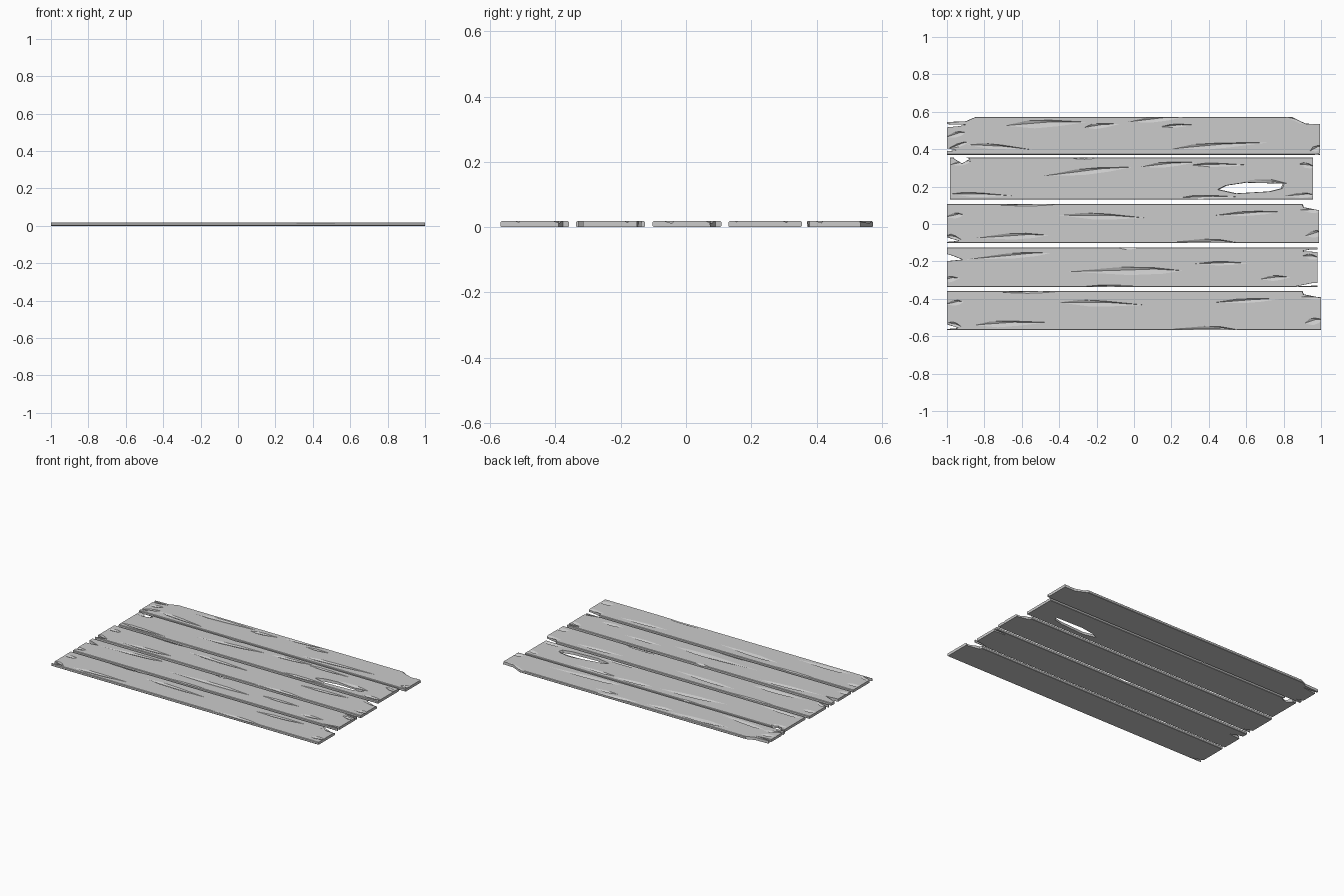
import bpy, bmesh, math, random
from mathutils import Vector

random.seed(4)
T = 0.018  # plank thickness


def add_hull(bm, pts):
    verts = [bm.verts.new(p) for p in pts]
    r = bmesh.ops.convex_hull(bm, input=verts)
    bad = {g for g in r["geom_interior"] + r["geom_unused"] if isinstance(g, bmesh.types.BMVert)}
    bmesh.ops.delete(bm, geom=list(bad), context='VERTS')


def gouge(bm, x0, y0, x1, y1, w, depth=0.008):
    """Long faceted pit: leaf outline above the face, off-centre keel below it."""
    a, b = Vector((x0, y0, 0)), Vector((x1, y1, 0))
    d = b - a
    n = Vector((-d.y, d.x, 0)).normalized() * w / 2
    k = random.uniform(0.35, 0.65)
    top = Vector((0, 0, T + 0.0005))
    pts = [a + top, b + top]
    for t, s in ((k - 0.15, 1), (k + 0.12, 0.9), (k - 0.05, -1), (k + 0.22, -0.75)):
        pts.append(a + d * t + n * s + top)
    for t, s, f in ((k - 0.18, 0.2, 0.8), (k + 0.15, 0.45, 1)):
        pts.append(a + d * t + n * s + Vector((0, 0, T - depth * f)))
    add_hull(bm, pts)


def notch(bm, pts, flare=1.12):
    """Split going right through the plank, slightly wider at the top."""
    cx = sum(p[0] for p in pts) / len(pts)
    cy = sum(p[1] for p in pts) / len(pts)
    add_hull(bm, [(x, y, -0.01) for x, y in pts] +
             [(cx + (x - cx) * flare, cy + (y - cy) * flare, T + 0.01) for x, y in pts])


def cutter_object(fill):
    bm = bmesh.new()
    fill(bm)
    bmesh.ops.recalc_face_normals(bm, faces=bm.faces)
    me = bpy.data.meshes.new("cutter")
    bm.to_mesh(me)
    bm.free()
    ob = bpy.data.objects.new("cutter", me)
    bpy.context.collection.objects.link(ob)
    ob.hide_render = True
    return ob


def plank(name, x0, x1, y0, y1, notches, gouges, dy=0.0):
    # board with slightly broken long edges
    bm = bmesh.new()
    bmesh.ops.create_cube(bm, size=1)
    for v in bm.verts:
        v.co = ((x0 + x1) / 2 + v.co.x * (x1 - x0), (y0 + y1) / 2 + v.co.y * (y1 - y0), (v.co.z + 0.5) * T)
    long_edges = [e for e in bm.edges if abs(e.verts[0].co.x - e.verts[1].co.x) > 0.5]
    bmesh.ops.bevel(bm, geom=long_edges, offset=0.003, segments=1, affect='EDGES')
    me = bpy.data.meshes.new(name)
    bm.to_mesh(me)
    bm.free()
    ob = bpy.data.objects.new(name, me)
    bpy.context.collection.objects.link(ob)

    # splits, then wood-grain pits
    cutters = [cutter_object(lambda b: [notch(b, n) for n in notches]),
               cutter_object(lambda b: [gouge(b, *g) for g in gouges])]
    for c in cutters:
        m = ob.modifiers.new("cut", 'BOOLEAN')
        m.operation, m.solver, m.object, m.use_self = 'DIFFERENCE', 'EXACT', c, True
    bpy.context.view_layer.update()
    done = bpy.data.meshes.new_from_object(ob.evaluated_get(bpy.context.evaluated_depsgraph_get()))
    ob.modifiers.clear()
    ob.data = done
    done.name = name
    for c in cutters:
        bpy.data.objects.remove(c)
    ob.location.y = dy
    return ob


# back plank: worn corners at both ends
plank("plank_back", -1, 0.995, 0.37, 0.573,
      [[(-1.02, 0.545), (-0.9, 0.55), (-0.85, 0.572), (-0.84, 0.59), (-1.02, 0.59)],
       [(-1.02, 0.515), (-0.94, 0.523), (-0.9, 0.53), (-1.02, 0.534)],
       [(-1.02, 0.39), (-0.95, 0.393), (-1.02, 0.41)],
       [(0.83, 0.58), (0.88, 0.555), (0.92, 0.537), (1.02, 0.535), (1.02, 0.59)],
       [(0.95, 0.365), (1.02, 0.38), (1.02, 0.386)]],
      [(-0.7, 0.525, -0.24, 0.545, 0.045), (-0.27, 0.515, -0.07, 0.535, 0.03),
       (-0.04, 0.545, 0.28, 0.572, 0.03), (-0.9, 0.425, -0.53, 0.395, 0.03),
       (0.19, 0.4, 0.74, 0.437, 0.035), (0.14, 0.52, 0.32, 0.53, 0.02),
       (-1.02, 0.46, -0.9, 0.49, 0.03), (-1.0, 0.4, -0.88, 0.44, 0.02),
       (0.8, 0.575, 0.97, 0.53, 0.03), (0.94, 0.39, 1.02, 0.42, 0.03)])

# second plank: shorter, with the hole worn through
plank("plank_with_hole", -0.985, 0.957, 0.13, 0.355,
      [[(-0.96, 0.37), (-0.95, 0.345), (-0.92, 0.325), (-0.88, 0.347), (-0.89, 0.352), (-0.96, 0.349)],
       [(0.46, 0.185), (0.5, 0.205), (0.6, 0.22), (0.79, 0.215), (0.78, 0.19), (0.72, 0.175), (0.55, 0.165)]],
      [(-0.5, 0.255, 0.0, 0.305, 0.035), (0.03, 0.305, 0.34, 0.33, 0.03),
       (0.3, 0.315, 0.62, 0.315, 0.022), (-0.99, 0.16, -0.64, 0.15, 0.025),
       (0.24, 0.14, 0.56, 0.145, 0.025), (0.44, 0.19, 0.83, 0.215, 0.07),
       (0.8, 0.15, 0.97, 0.155, 0.03), (-0.99, 0.315, -0.87, 0.335, 0.03),
       (-0.34, 0.35, -0.2, 0.353, 0.012), (0.88, 0.32, 0.98, 0.3, 0.03)])

# middle and front planks share the same wear pattern
worn_notches = [[(-1.02, -0.065), (-0.985, -0.085), (-0.94, -0.09), (-1.02, -0.097)],
                [(0.9, 0.115), (0.91, 0.09), (0.985, 0.075), (1.02, 0.078), (1.02, 0.115)]]
worn_gouges = [(-0.41, 0.047, 0.07, 0.032, 0.035), (0.42, 0.045, 0.79, 0.065, 0.025),
               (-0.86, -0.075, -0.45, -0.06, 0.035), (0.19, -0.095, 0.56, -0.1, 0.035),
               (-1.02, 0.035, -0.91, 0.05, 0.03), (-1.0, -0.06, -0.92, -0.085, 0.025),
               (0.91, -0.065, 1.02, -0.045, 0.04), (0.88, 0.075, 1.02, 0.07, 0.03),
               (-0.72, 0.1, -0.4, 0.105, 0.015)]
plank("plank_middle", -1, 0.99, -0.102, 0.108, worn_notches, worn_gouges)
plank("plank_front", -1, 1.0, -0.102, 0.108, worn_notches, worn_gouges, -0.466)

# fourth plank: thin split at the right end
plank("plank_fourth", -1, 0.98, -0.337, -0.125,
      [[(-1.02, -0.155), (-0.97, -0.17), (-0.92, -0.19), (-0.97, -0.188), (-1.02, -0.2)],
       [(0.9, -0.145), (0.94, -0.137), (1.02, -0.138), (1.02, -0.152)],
       [(0.87, -0.333), (0.96, -0.315), (1.02, -0.318), (1.02, -0.327), (0.96, -0.329)]],
      [(-0.91, -0.19, -0.44, -0.155, 0.03), (-0.38, -0.255, 0.27, -0.25, 0.045),
       (0.32, -0.213, 0.61, -0.21, 0.022), (0.67, -0.295, 0.84, -0.285, 0.03),
       (-0.09, -0.128, 0.02, -0.128, 0.02), (-0.28, -0.335, 0.0, -0.33, 0.014),
       (-1.02, -0.3, -0.93, -0.29, 0.035), (0.9, -0.17, 1.0, -0.185, 0.03)])
